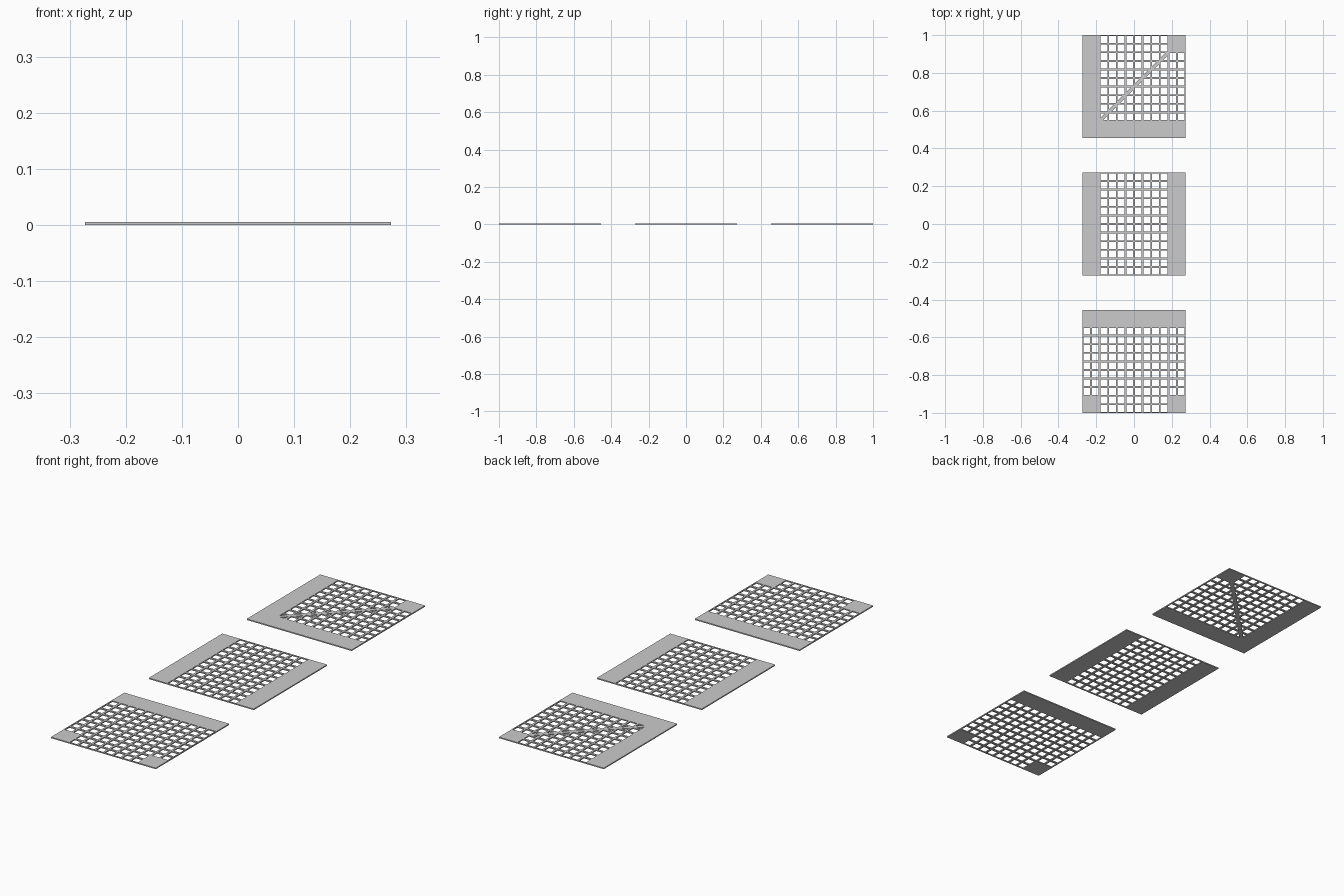
import bpy, bmesh

if "Cube" in bpy.data.objects:
    bpy.data.objects.remove(bpy.data.objects["Cube"])

P = 1 / 22          # grid pitch; each tile is 12 x 12 cells
B = 0.0048          # half width of a grating bar
T = 0.0055          # plate thickness
S = 0.013           # where the mitre bar meets the sides of a cell


def plate(name, cy, kind):
    """kind(i, j) -> 'solid', 'hole' or 'mitre' for each cell"""
    bm = bmesh.new()

    def face(*pts):
        bm.faces.new([bm.verts.new((x, y, 0)) for x, y in pts])

    for i in range(12):
        for j in range(12):
            k = kind(i, j)
            x0, y0 = (i - 6) * P, cy + (j - 6) * P
            x1, y1, x2, y2 = x0 + B, y0 + B, x0 + P - B, y0 + P - B
            x3, y3 = x0 + P, y0 + P
            # four corners of the cell frame
            for xa, xb in ((x0, x1), (x2, x3)):
                for ya, yb in ((y0, y1), (y2, y3)):
                    face((xa, ya), (xb, ya), (xb, yb), (xa, yb))
            # four side strips, with extra points where a mitre bar lands
            m = k == 'mitre'
            face((x1, y0), (x2, y0), (x2, y1), *([(x1 + S, y1)] if m else []), (x1, y1))
            face((x3, y1), (x3, y2), (x2, y2), *([(x2, y2 - S)] if m else []), (x2, y1))
            face((x2, y3), (x1, y3), (x1, y2), *([(x2 - S, y2)] if m else []), (x2, y2))
            face((x0, y2), (x0, y1), (x1, y1), *([(x1, y1 + S)] if m else []), (x1, y2))
            # cell centre
            if k == 'solid':
                face((x1, y1), (x2, y1), (x2, y2), (x1, y2))
            elif m:
                face((x1, y1), (x1 + S, y1), (x2, y2 - S), (x2, y2),
                     (x2 - S, y2), (x1, y1 + S))
    bmesh.ops.remove_doubles(bm, verts=bm.verts, dist=1e-5)
    # thicken upward
    top = bmesh.ops.extrude_face_region(bm, geom=bm.faces[:], use_keep_orig=True)
    bmesh.ops.translate(bm, vec=(0, 0, T),
                        verts=[v for v in top['geom'] if isinstance(v, bmesh.types.BMVert)])
    bmesh.ops.recalc_face_normals(bm, faces=bm.faces)
    # merge the coplanar pieces of the solid areas
    me = bpy.data.meshes.new(name)
    bm.to_mesh(me)
    bm.free()
    ob = bpy.data.objects.new(name, me)
    bpy.context.collection.objects.link(ob)
    return ob


def mid(n):
    return 2 <= n < 10


def straight(i, j):
    return 'hole' if mid(i) else 'solid'


def junction(i, j):
    return 'hole' if (j < 10 and mid(i)) or mid(j) else 'solid'


def corner(i, j):
    if mid(i) and i == j:
        return 'mitre'
    return 'hole' if i >= 2 and j >= 2 and (mid(i) or mid(j)) else 'solid'


plate("straight_grating", 0, straight)
plate("junction_grating", -16 * P, junction)
plate("corner_grating", 16 * P, corner)
